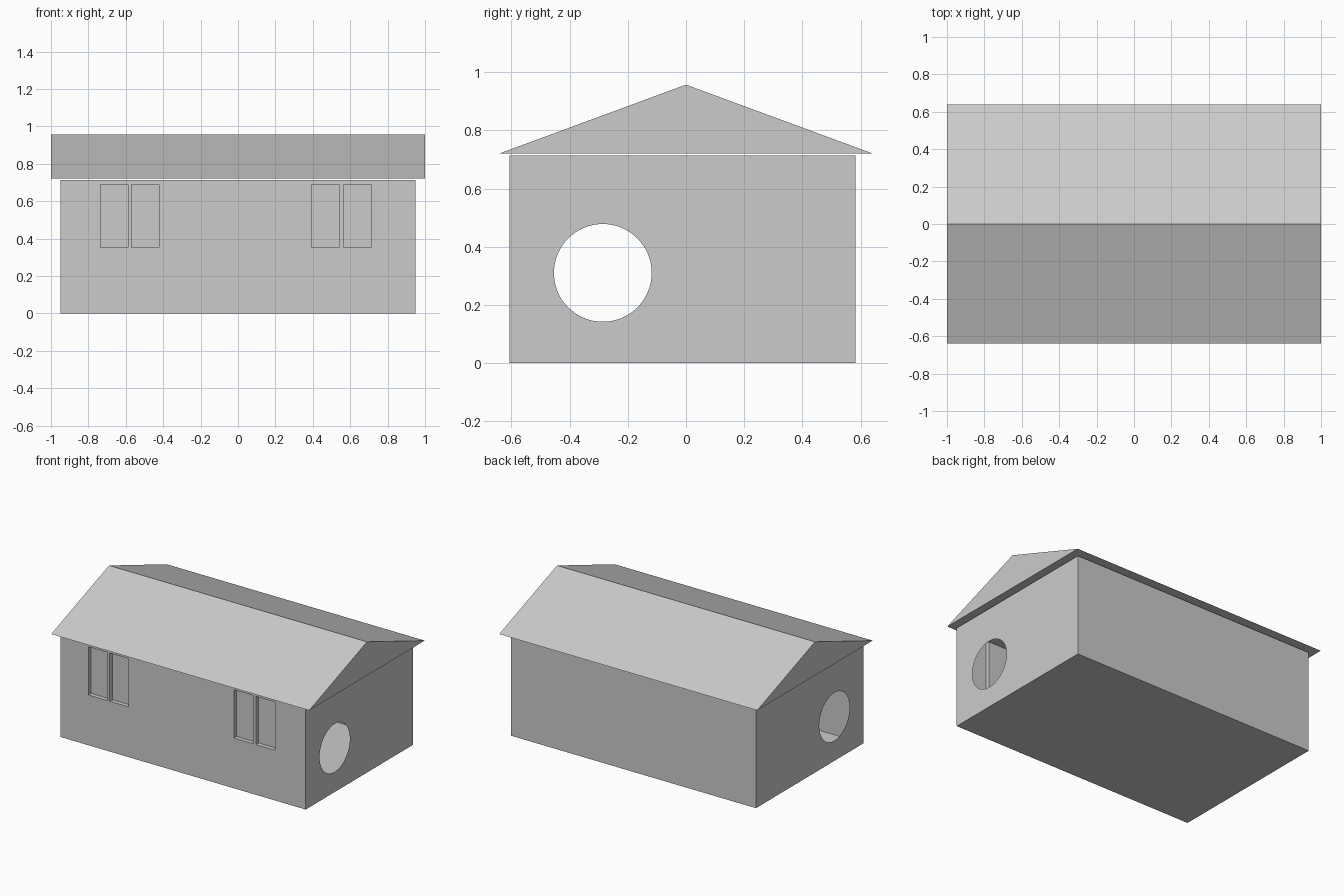
import bpy, bmesh, math
from mathutils import Vector

cube = bpy.data.objects.get("Cube")
if cube:
    bpy.data.objects.remove(cube, do_unlink=True)

grey = bpy.data.materials.new("plain_grey")
grey.use_nodes = True
colour = (0.6, 0.6, 0.6, 1)
grey.diffuse_color = colour
grey.node_tree.nodes["Principled BSDF"].inputs["Base Color"].default_value = colour


def finish(bm, name):
    bmesh.ops.remove_doubles(bm, verts=bm.verts, dist=0.0005)
    bmesh.ops.recalc_face_normals(bm, faces=bm.faces)
    mesh = bpy.data.meshes.new(name)
    bm.to_mesh(mesh)
    bm.free()
    mesh.materials.append(grey)
    obj = bpy.data.objects.new(name, mesh)
    bpy.context.collection.objects.link(obj)
    return obj


def loop(bm, points):
    verts = [bm.verts.new(p) for p in points]
    return [bm.edges.new((a, b)) for a, b in zip(verts, verts[1:] + verts[:1])]


def panel(bm, outer, holes, normal):
    """Flat thin wall with openings."""
    edges = loop(bm, outer)
    for hole in holes:
        edges += loop(bm, hole)
    bmesh.ops.triangle_fill(bm, edges=edges, use_beauty=True, normal=normal)


def rect(a0, a1, b0, b1):
    return [(a0, b0), (a1, b0), (a1, b1), (a0, b1)]


# Walls: a thin shell, slightly offset under the roof
half_len, front, back, top = 0.95, -0.607, 0.582, 0.714
recess = 0.03
bm = bmesh.new()

# End walls, each with a round opening
circle = [(-0.286 + 0.168 * math.cos(t), 0.31 + 0.168 * math.sin(t))
          for t in (math.tau * i / 64 for i in range(64))]
for x in (-half_len, half_len):
    panel(bm, [(x, y, z) for y, z in rect(front, back, 0, top)],
          [[(x, y, z) for y, z in circle]], Vector((x, 0, 0)).normalized())

# Front wall with two pairs of recessed windows
windows = [rect(x, x + 0.147, 0.352, 0.69) for x in (-0.735, -0.57, 0.393, 0.563)]
panel(bm, [(x, front, z) for x, z in rect(-half_len, half_len, 0, top)],
      [[(x, front, z) for x, z in w] for w in windows], Vector((0, -1, 0)))
for w in windows:
    outer = [bm.verts.new((x, front, z)) for x, z in w]
    inner = [bm.verts.new((x, front + recess, z)) for x, z in w]
    bm.faces.new(inner)
    for i in range(4):
        j = (i + 1) % 4
        bm.faces.new((outer[i], outer[j], inner[j], inner[i]))

# Back wall, floor and ceiling
bm.faces.new([bm.verts.new((x, back, z)) for x, z in rect(-half_len, half_len, 0, top)])
for z in (0, top):
    bm.faces.new([bm.verts.new((x, y, z)) for x, y in rect(-half_len, half_len, front, back)])
finish(bm, "house_walls")

# Gabled roof: a triangular profile swept along the house
bm = bmesh.new()
profile = [(-0.64, 0.721), (0.64, 0.721), (0, 0.957)]
gable = bm.faces.new([bm.verts.new((-1, y, z)) for y, z in profile])
sweep = bmesh.ops.extrude_face_region(bm, geom=[gable], use_keep_orig=True)
bmesh.ops.translate(bm, vec=(2, 0, 0),
                    verts=[v for v in sweep["geom"] if isinstance(v, bmesh.types.BMVert)])
finish(bm, "gabled_roof")
